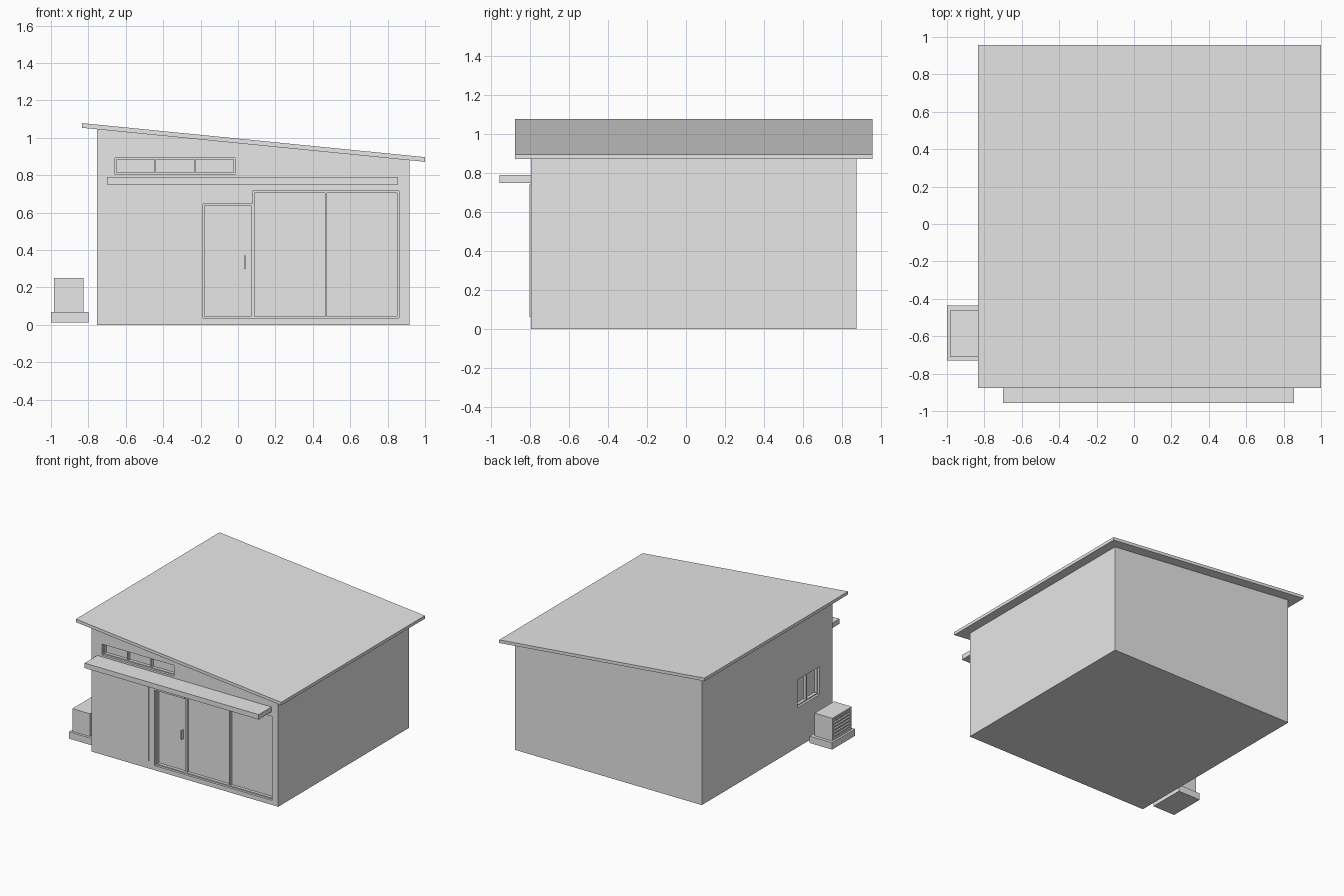
import bpy
import bmesh
import math
from mathutils import Matrix, Vector

if "Cube" in bpy.data.objects:
    bpy.data.objects.remove(bpy.data.objects["Cube"], do_unlink=True)

# One plain colour for the whole model
grey = bpy.data.materials.new("plain_grey")
grey.use_nodes = True
grey.diffuse_color = (0.8, 0.8, 0.8, 1)
grey.node_tree.nodes["Principled BSDF"].inputs["Base Color"].default_value = (0.8, 0.8, 0.8, 1)

FRONT = Matrix.Identity(4)
SIDE = Matrix.Rotation(-math.pi / 2, 4, "Z")   # turns front-facing parts to face -x
X0, X1, Y0, Y1 = -0.754, 0.917, -0.796, 0.875  # wall faces
CUT, GLASS, FRAME = 0.05, 0.042, 0.018         # recess depths


def finish(name, bm):
    bmesh.ops.recalc_face_normals(bm, faces=bm.faces)
    mesh = bpy.data.meshes.new(name)
    bm.to_mesh(mesh)
    bm.free()
    mesh.materials.append(grey)
    obj = bpy.data.objects.new(name, mesh)
    bpy.context.collection.objects.link(obj)
    return obj


def add_box(bm, xs, ys, zs, turn=FRONT):
    low, high = Vector((xs[0], ys[0], zs[0])), Vector((xs[1], ys[1], zs[1]))
    place = turn @ Matrix.Translation((low + high) / 2) @ Matrix.Diagonal((*(high - low), 1))
    bmesh.ops.create_cube(bm, size=1, matrix=place)


def box(name, xs, ys, zs, turn=FRONT):
    bm = bmesh.new()
    add_box(bm, xs, ys, zs, turn)
    return finish(name, bm)


def prism(name, outline, y0, y1):
    """Extrude an x-z outline along y."""
    bm = bmesh.new()
    face = bm.faces.new([bm.verts.new((x, y0, z)) for x, z in outline])
    made = bmesh.ops.extrude_face_region(bm, geom=[face])["geom"]
    bmesh.ops.translate(bm, vec=(0, y1 - y0, 0),
                        verts=[v for v in made if isinstance(v, bmesh.types.BMVert)])
    return finish(name, bm)


def cut(target, cutter):
    """Subtract the cutter from the target and throw the cutter away."""
    cutter.hide_render = True
    mod = target.modifiers.new("opening", "BOOLEAN")
    mod.operation, mod.solver, mod.object = "DIFFERENCE", "EXACT", cutter
    bpy.context.view_layer.objects.active = target
    bpy.ops.object.modifier_apply(modifier=mod.name)
    bpy.data.objects.remove(cutter, do_unlink=True)


def glazing(name, xs, zs, panes, wall, bar=0.009, turn=FRONT):
    """Recessed frame with evenly spaced uprights and a sheet of glass."""
    bm = bmesh.new()
    ys = (wall + FRAME, wall + CUT + 0.005)
    step = (xs[1] - xs[0] - bar) / panes
    for i in range(panes + 1):
        left = xs[0] + i * step
        add_box(bm, (left, left + bar), ys, zs, turn)
    for i in range(panes):
        left = xs[0] + i * step + bar
        for bottom in (zs[0], zs[1] - bar):
            add_box(bm, (left, left + step - bar), ys, (bottom, bottom + bar), turn)
    finish(name + "_frame", bm)
    box(name + "_panel", (xs[0] + bar, xs[1] - bar), (wall + GLASS, ys[1]),
        (zs[0] + bar, zs[1] - bar), turn)


# Sloping roof slab
ROOF_L, ROOF_R = -0.835, 1.0


def underside(x):
    return 1.054 + (0.872 - 1.054) * (x - ROOF_L) / (ROOF_R - ROOF_L)


THICK = 0.025
prism("roof", [(ROOF_L, underside(ROOF_L)), (ROOF_R, underside(ROOF_R)),
               (ROOF_R, underside(ROOF_R) + THICK), (ROOF_L, underside(ROOF_L) + THICK)],
      -0.877, 0.957)

# Walls following the roof pitch
walls = prism("walls", [(X0, 0), (X1, 0), (X1, underside(X1)), (X0, underside(X0))], Y0, Y1)

# Openings: name, span along wall, height span, panes, wall plane, turn
openings = [
    ("clerestory", (-0.658, -0.016), (0.805, 0.893), 3, Y0, FRONT),
    ("door", (-0.187, 0.078), (0.037, 0.647), 1, Y0, FRONT),
    ("shop_window", (0.078, 0.86), (0.037, 0.715), 2, Y0, FRONT),
    ("side_window", (0.345, 0.63), (0.32, 0.545), 2, X0, SIDE),
]
for name, xs, zs, panes, wall, turn in openings:
    cut(walls, box("cutter", xs, (wall - 0.1, wall + CUT), zs, turn))
for name, xs, zs, panes, wall, turn in openings:
    glazing(name, xs, zs, panes, wall, turn=turn)

# Door handle, awning and the raised panel beside the door
box("door_handle", (0.033, 0.041), (Y0 + 0.015, Y0 + GLASS), (0.3, 0.372))
box("awning", (-0.7, 0.856), (-0.958, Y0), (0.75, 0.79))
box("wall_panel", (-0.68, -0.237), (Y0 - 0.008, Y0), (0.062, 0.743))

# Outdoor cooling unit on its pad, with a slatted grille facing away from the wall
box("cooler_pad", (-1.0, -0.8), (-0.73, -0.437), (0.013, 0.068))
cooler = box("cooler_body", (-0.984, -0.826), (-0.71, -0.462), (0.068, 0.252))
cut(cooler, box("cutter", (-1.1, -0.969), (-0.695, -0.477), (0.083, 0.237)))
slats = bmesh.new()
COUNT = 6
for i in range(COUNT):
    z = 0.083 + (i + 0.5) * 0.154 / COUNT
    add_box(slats, (-0.982, -0.969), (-0.695, -0.477), (z - 0.006, z + 0.006))
finish("cooler_slats", slats)
